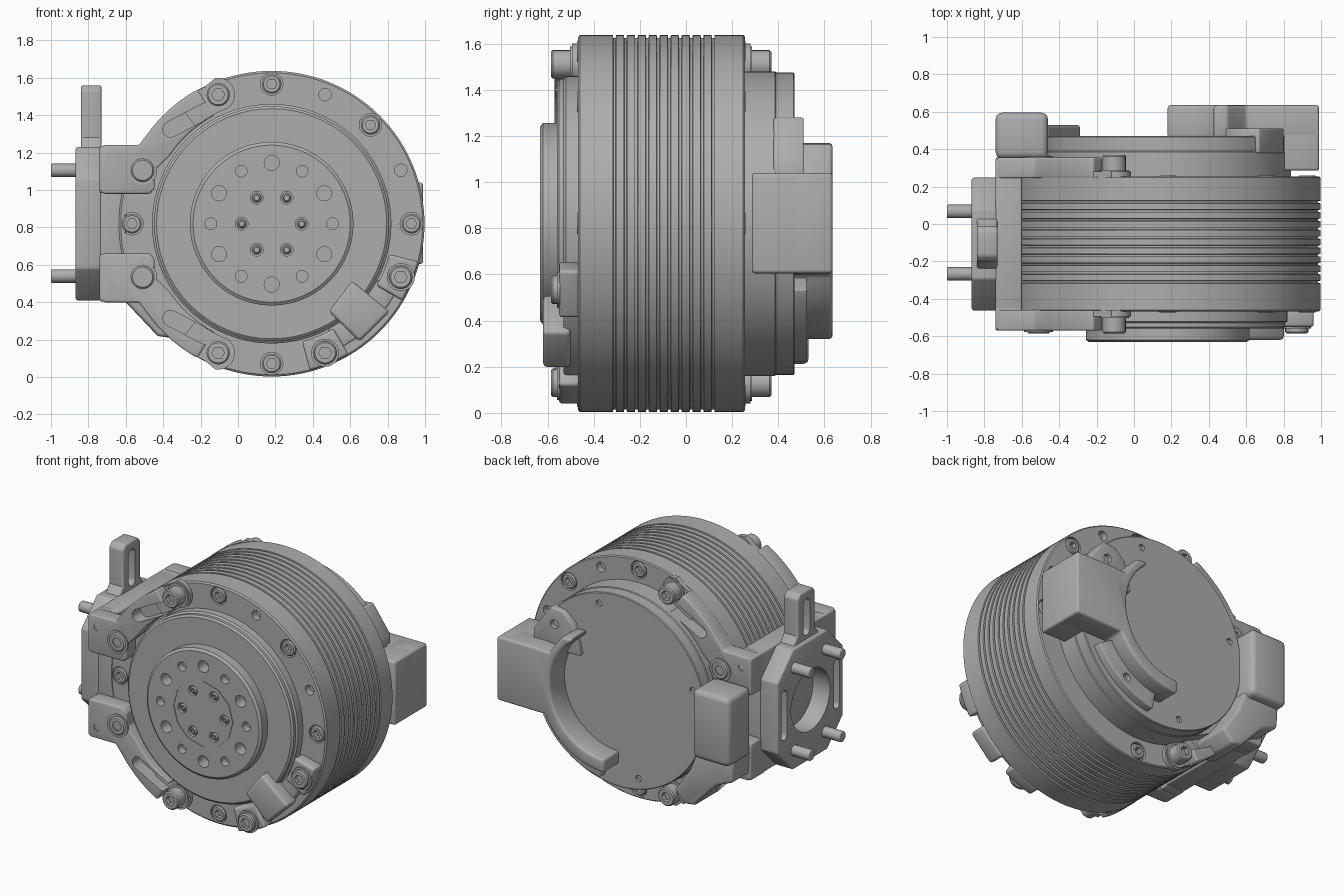
import bpy, bmesh
from math import sin, cos, pi, radians
from mathutils import Vector

if "Cube" in bpy.data.objects:
    bpy.data.objects.remove(bpy.data.objects["Cube"])

CX, CZ, MID = 0.18, 0.82, -0.1075     # drum axis and its mid plane
PITCH = 0.747                         # bolt circle radius

grey = bpy.data.materials.new("machined grey")
grey.use_nodes = True
grey.diffuse_color = (0.42, 0.42, 0.42, 1)
grey.node_tree.nodes["Principled BSDF"].inputs["Base Color"].default_value = (0.42, 0.42, 0.42, 1)
made = []


def bake(ob):
    """Replace the mesh with its modified result."""
    deps = bpy.context.evaluated_depsgraph_get()
    mesh = bpy.data.meshes.new_from_object(ob.evaluated_get(deps))
    ob.modifiers.clear()
    ob.data = mesh


def finish(name, bm, bevel=0.0):
    bmesh.ops.remove_doubles(bm, verts=bm.verts, dist=1e-5)
    bmesh.ops.recalc_face_normals(bm, faces=bm.faces)
    mesh = bpy.data.meshes.new(name)
    bm.to_mesh(mesh)
    bm.free()
    mesh.materials.append(grey)
    ob = bpy.data.objects.new(name, mesh)
    bpy.context.collection.objects.link(ob)
    made.append(ob)
    if bevel:
        mod = ob.modifiers.new("soft edges", 'BEVEL')
        mod.width, mod.segments, mod.angle_limit = bevel, 3, radians(40)
        bake(ob)
    return ob


def add_prism(bm, pts, lo, hi, axis='y'):
    """Extrude an outline of (x, z) along y, or of (y, z) along x."""
    def place(p, d):
        return (p[0], d, p[1]) if axis == 'y' else (d, p[0], p[1])
    a = [bm.verts.new(place(p, lo)) for p in pts]
    b = [bm.verts.new(place(p, hi)) for p in pts]
    bm.faces.new(a)
    bm.faces.new(b)
    for i in range(len(pts)):
        j = (i + 1) % len(pts)
        bm.faces.new((a[i], a[j], b[j], b[i]))


def prism(name, pts, lo, hi, axis='y', bevel=0.0):
    bm = bmesh.new()
    add_prism(bm, pts, lo, hi, axis)
    return finish(name, bm, bevel)


def arc(r, a0, a1, n=12, c=(CX, CZ)):
    ang = [radians(a0 + (a1 - a0) * i / n) for i in range(n + 1)]
    return [(c[0] + r * cos(t), c[1] + r * sin(t)) for t in ang]


def circle(c, r, n=24):
    return arc(r, 0, 360, n, c)[:-1]


def sector(r0, r1, a0, a1):
    return arc(r1, a0, a1) + arc(r0, a1, a0)


def capsule(p, q, r):
    d = Vector(q) - Vector(p)
    t = Vector((1, 0)).angle_signed(d) * -180 / pi
    return arc(r, t - 90, t + 90, 8, q) + arc(r, t + 90, t + 270, 8, p)


def box(x0, x1, z0, z1):
    return [(x0, z0), (x1, z0), (x1, z1), (x0, z1)]


def polar(angle, r=PITCH):
    return (CX + r * cos(radians(angle)), CZ + r * sin(radians(angle)))


def lathe(name, profile, c=(CX, CZ), seg=96, hexed=()):
    """Spin (radius, y) points about a y axis; rings in hexed become hexagons."""
    bm = bmesh.new()
    rings = []
    for k, (r, y) in enumerate(profile):
        ring = []
        for i in range(seg):
            t = 2 * pi * i / seg
            s = r * cos(pi / 6) / cos(t % (pi / 3) - pi / 6) if k in hexed else r
            ring.append(bm.verts.new((c[0] + s * cos(t), y, c[1] + s * sin(t))))
        rings.append(ring)
    for a, b in zip(rings, rings[1:]):
        for i in range(seg):
            j = (i + 1) % seg
            bm.faces.new((a[i], a[j], b[j], b[i]))
    bm.faces.new(rings[0])
    bm.faces.new(rings[-1])
    return finish(name, bm)


def cut(ob, cutters, axis='y'):
    """Subtract a list of (outline, lo, hi) prisms."""
    bm = bmesh.new()
    for pts, lo, hi in cutters:
        add_prism(bm, pts, lo, hi, axis)
    tool = finish("cutter", bm)
    tool.hide_render = True
    mod = ob.modifiers.new("holes", 'BOOLEAN')
    mod.operation, mod.solver, mod.object = 'DIFFERENCE', 'EXACT', tool
    bake(ob)
    made.remove(tool)
    bpy.data.objects.remove(tool)


def bolt(name, c, base, top, r):
    """Socket head bolt whose head rises from base to top along y."""
    s = 1 if top > base else -1
    lathe(name, [(r, base), (r, top - s * .008), (r - .008, top), (r * .55, top),
                 (r * .55, top - s * .035)], c, 24, (3, 4))


# Drum with cooling grooves, stepped front hub and back cap
profile = [(.42, -.632), (.437, -.62), (.437, -.56), (.615, -.56), (.628, -.55),
           (.628, -.53), (.64, -.52), (.64, -.468), (.807, -.468), (.817, -.46)]
for i in range(10):
    y = -.31 + .0475 * i
    profile += [(.817, y - .007), (.805, y - .005), (.805, y + .005), (.817, y + .007)]
profile += [(.817, .248), (.81, .255), (.66, .255), (.66, .385), (.655, .39), (.655, .465), (.65, .47)]
drum = lathe("drum", profile, seg=128)
holes = []
for a in range(0, 360, 60):
    holes += [(circle(polar(a + 30, .325), .04), -.7, -.55),
              (circle(polar(a, .325), .031), -.7, -.58),
              (circle(polar(a, .16), .034), -.7, -.61)]
ring_bolts = (0, 45, 90, 180, 270)
for a in ring_bolts + (22.5, 67.5):
    r = .06 if a in ring_bolts else .033
    holes += [(circle(polar(a), r), -.5, -.42), (circle(polar(a), r), .21, .3)]
holes += [(circle(polar(a, .58), .022), .45, .5) for a in (75, 165, 255)]
holes.append((sector(.222, .226, 0, 359.5), -.7, -.628))
cut(drum, holes)
for a in ring_bolts:
    bolt("ring_bolt", polar(a), -.42, -.472, .052)
    bolt("ring_bolt_back", polar(a), .21, .258, .052)
for a in range(0, 360, 60):
    bolt("hub_screw", polar(a, .16), -.605, -.63, .025)

# Slotted bracket arms: four copies, mirrored up/down and front/back
for up in (1, -1):
    for front in (1, -1):
        def zz(pts):
            return [(x, CZ + up * (z - CZ)) for x, z in pts]

        def yy(y):
            return MID + front * (y - MID)
        tab = [(-.74, 1.0), (-.72, .98), (-.47, .98), (-.445, 1.01), (-.45, 1.1)]
        outline = (tab + arc(.655, 146, 118, 8) + arc(.82, 119, 141, 8)
                   + [(-.53, 1.24), (-.72, 1.24), (-.74, 1.22)])
        arm = prism("bracket_arm", zz(outline), yy(-.57), yy(-.46), bevel=.01)
        cut(arm, [(zz(capsule((-.36, 1.325), (-.17, 1.425), .042)), yy(-.62), yy(-.48)),
                  (zz(circle((-.67, 1.165), .024, 16)), yy(-.62), yy(-.5))])
        pad = arc(.66, 128, 112, 5) + arc(.09, -60, 100, 10, polar(112.5)) + arc(.815, 116, 128, 5)
        prism("arm_pad", zz(pad), yy(-.495), yy(-.46))
        for a in (112.5, 157.5):
            c = polar(up * a)
            low = -.49 if a < 120 else -.565
            prism("washer", circle(c, .078), yy(low), yy(low - .012))
            bolt("arm_bolt", c, yy(low), yy(-.585), .062)

# Bracket web and end ribs
prism("bracket_web", box(-.74, -.6, .41, 1.235), -.46, .25, bevel=.01)
for y0, y1 in ((-.565, -.4), (.2, .35)):
    for z0 in (.405, .985):
        prism("bracket_rib", box(-.74, -.6, z0, z0 + .25), y0, y1, bevel=.01)

# Side flange with bore, slots and pins
w, h, k = .355, .41, .17
flange = prism("side_flange", [(MID + sy * a, CZ + sz * b) for sy, sz, a, b in (
    (-1, -1, w - k, h), (1, -1, w - k, h), (1, -1, w, h - k), (1, 1, w, h - k),
    (1, 1, w - k, h), (-1, 1, w - k, h), (-1, 1, w, h - k), (-1, -1, w, h - k))],
    -.868, -.73, 'x', .012)
cut(flange, [(circle((MID, CZ), .21, 48), -.95, -.735)]
    + [(capsule((MID + s * .285, CZ - .14), (MID + s * .285, CZ + .14), .03), -.95, -.78)
       for s in (-1, 1)], 'x')
for y in (-.267, .067):
    for z in (.54, 1.105):
        prism("flange_pin", circle((y, z), .036), -1, -.8, 'x', .006)

# Upright lever with a slot
lever = prism("lever", [(-.26, 1.1), (.05, 1.1), (.05, 1.2), (-.01, 1.28), (-.01, 1.53), (-.04, 1.56),
                        (-.17, 1.56), (-.2, 1.53), (-.2, 1.28), (-.26, 1.2)], -.84, -.73, 'x', .012)
cut(lever, [(capsule((-.105, 1.29), (-.105, 1.47), .035), -.9, -.7)], 'x')

# Connector box on the back with its lower fairing
prism("connector_box", box(-.74, -.46, .58, 1.05), .35, .595, bevel=.035)
prism("lower_fairing", [(-.73, .62), (-.72, .45), (-.6, .4), (-.43, .22), (-.36, .21), (-.28, .29),
                        (-.4, .46), (-.46, .62)], .24, .53, bevel=.02)

# Back cable cover: outer block, curved channel, upper horn and screw tabs
prism("cable_cover", [(.99, .605), (.99, 1.04), (.7, 1.04), (.6, 1.03), (.5, 1.165), (.42, 1.17)]
      + arc(.41, 52, -90, 32) + arc(.5, -90, -26, 16), .46, .635, bevel=.03)
prism("cover_block", box(.8, .99, .605, 1.04), .285, .6, bevel=.015)
upper_tab = prism("cover_upper_tab", [(.45, 1.0), (.5, 1.2), (.58, 1.27), (.67, 1.28), (.8, 1.1),
                                      (.8, 1.0)], .38, .51, bevel=.008)
cut(upper_tab, [(circle((.64, 1.17), .03), .48, .55)])
lower_tab = prism("cover_lower_tab", sector(.42, .61, -80, -28), .4, .525, bevel=.008)
cut(lower_tab, [(circle(polar(-55, .555), .028), .49, .56)])

# Front clip at the lower left of the model
for a in (292.5, 337.5):
    prism("clip_foot", sector(.65, .81, a - 8, a + 8), -.55, -.46, bevel=.015)
    prism("clip_washer", circle(polar(a), .075), -.545, -.56)
    bolt("clip_bolt", polar(a), -.55, -.585, .062)
prism("clip_bridge", sector(.64, .76, 298, 332), -.53, -.46, bevel=.01)
prism("clip_block", [(.61, .515), (.81, .35), (.65, .19), (.485, .35)], -.62, -.5, bevel=.02)

# Smooth shading with kept edges
bpy.ops.object.select_all(action='DESELECT')
for ob in made:
    ob.select_set(True)
bpy.context.view_layer.objects.active = drum
bpy.ops.object.shade_smooth_by_angle(angle=radians(35))
